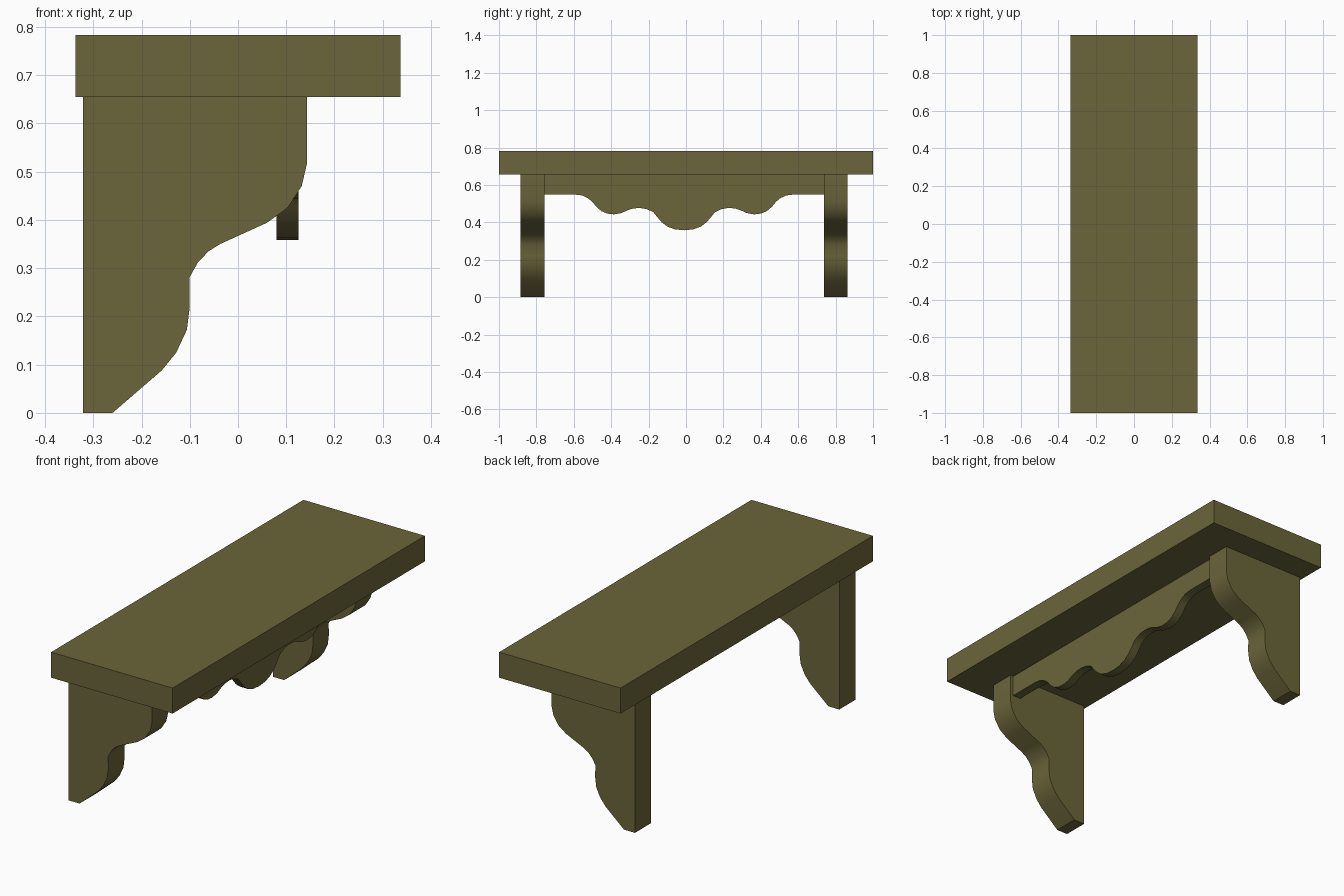
import bpy, bmesh, math
from mathutils import Vector

if "Cube" in bpy.data.objects:
    bpy.data.objects.remove(bpy.data.objects["Cube"])

wood = bpy.data.materials.new("olive_wood")
wood.diffuse_color = (0.147, 0.130, 0.042, 1)
wood.use_nodes = True
wood.node_tree.nodes["Principled BSDF"].inputs["Base Color"].default_value = wood.diffuse_color


def extrude_profile(name, points, depth):
    """Closed prism from a 3D outline, swept along the depth vector."""
    bm = bmesh.new()
    face = bm.faces.new([bm.verts.new(p) for p in points])
    out = bmesh.ops.extrude_face_region(bm, geom=[face])
    moved = [g for g in out["geom"] if isinstance(g, bmesh.types.BMVert)]
    bmesh.ops.translate(bm, verts=moved, vec=Vector(depth))
    bmesh.ops.recalc_face_normals(bm, faces=bm.faces)
    for f in bm.faces:
        f.smooth = True
    me = bpy.data.meshes.new(name)
    bm.to_mesh(me)
    bm.free()
    me.set_sharp_from_angle(angle=math.radians(35))
    me.materials.append(wood)
    ob = bpy.data.objects.new(name, me)
    bpy.context.collection.objects.link(ob)
    return ob


TOP_Z, UNDER_Z = 0.783, 0.655

# Shelf board
extrude_profile("shelf_board",
                [(-0.337, -1, UNDER_Z), (0.337, -1, UNDER_Z),
                 (0.337, -1, TOP_Z), (-0.337, -1, TOP_Z)], (0, 2, 0))

# Scrolled side brackets
bracket = [(-0.321, 0), (-0.26, 0), (-0.158, 0.088), (-0.128, 0.125),
           (-0.106, 0.172), (-0.1, 0.22), (-0.101, 0.28), (-0.083, 0.312),
           (-0.061, 0.335), (-0.037, 0.35), (0.06, 0.394), (0.103, 0.425),
           (0.132, 0.47), (0.143, 0.517), (0.143, UNDER_Z), (-0.321, UNDER_Z)]
for name, y0, y1 in (("front_bracket", -0.885, -0.757),
                     ("back_bracket", 0.737, 0.863)):
    extrude_profile(name, [(x, y0, z) for x, z in bracket], (0, y1 - y0, 0))

# Scalloped apron: half of the wavy edge, mirrored about its centre
half = [(0.747, 0.549), (0.585, 0.549), (0.545, 0.544), (0.515, 0.53),
        (0.492, 0.511), (0.468, 0.482), (0.44, 0.459), (0.41, 0.447),
        (0.375, 0.443), (0.335, 0.45), (0.3, 0.466), (0.27, 0.475),
        (0.235, 0.477), (0.2, 0.471), (0.165, 0.455), (0.145, 0.43),
        (0.12, 0.401), (0.09, 0.378), (0.05, 0.363)]
centre = -0.01
edge = [(-d, z) for d, z in half] + [(0, 0.358)] + half[::-1]
outline = [(-0.747, UNDER_Z)] + edge + [(0.747, UNDER_Z)]
extrude_profile("scalloped_apron",
                [(0.08, centre + d, z) for d, z in outline], (0.045, 0, 0))
